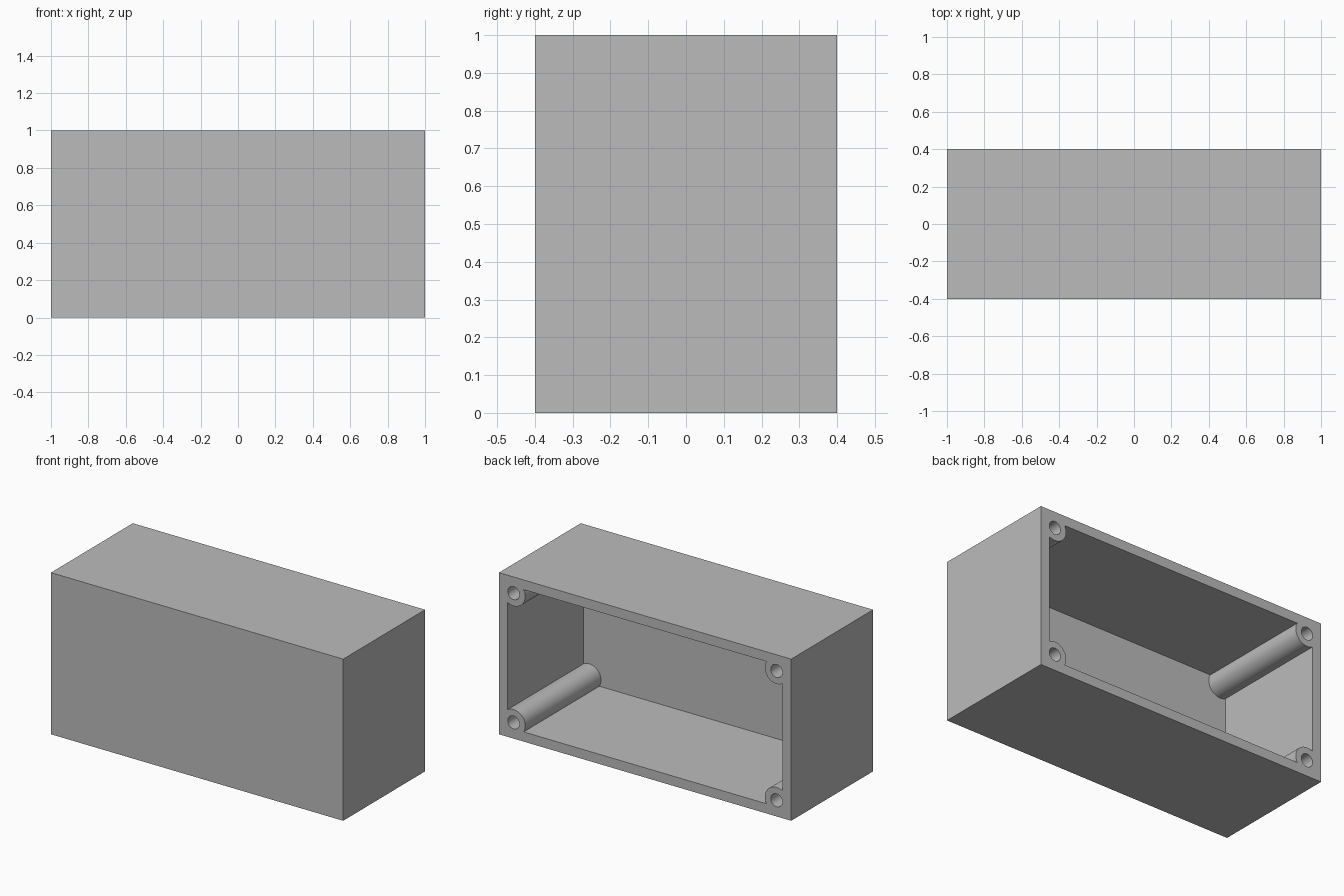
import bpy
import math

cube = bpy.data.objects.get("Cube")
if cube:
    bpy.data.objects.remove(cube, do_unlink=True)

# Overall size and wall details
WIDTH, DEPTH, HEIGHT = 2.0, 0.8, 1.0
WALL = 0.06
BOSS_INSET, BOSS_RADIUS, HOLE_RADIUS = 0.1, 0.08, 0.04
BACK = DEPTH / 2
FLOOR = WALL - BACK      # inner face of the closed front
BEYOND = BACK + 0.1      # cutters pass through the open back


def box(name, half_x, y0, y1, z0, z1):
    bpy.ops.mesh.primitive_cube_add(size=1, location=(0, (y0 + y1) / 2, (z0 + z1) / 2))
    obj = bpy.context.object
    obj.name = name
    obj.scale = (half_x * 2, y1 - y0, z1 - z0)
    bpy.ops.object.transform_apply(location=True, rotation=True, scale=True)
    return obj


def rod(name, radius, x, z, y0, y1):
    bpy.ops.mesh.primitive_cylinder_add(
        vertices=48, radius=radius, depth=y1 - y0,
        location=(x, (y0 + y1) / 2, z), rotation=(math.pi / 2, 0, 0))
    obj = bpy.context.object
    obj.name = name
    bpy.ops.object.transform_apply(location=True, rotation=True, scale=True)
    return obj


def cut(target, cutter):
    cutter.hide_render = True
    bpy.context.view_layer.objects.active = target
    mod = target.modifiers.new("cut", 'BOOLEAN')
    mod.operation = 'DIFFERENCE'
    mod.solver = 'EXACT'
    mod.object = cutter
    bpy.ops.object.modifier_apply(modifier=mod.name)
    bpy.data.objects.remove(cutter, do_unlink=True)


corners = [(sx * (WIDTH / 2 - BOSS_INSET), z)
           for sx in (-1, 1) for z in (BOSS_INSET, HEIGHT - BOSS_INSET)]

# Enclosure block and the cavity, which leaves room for the corner screw bosses
enclosure = box("enclosure", WIDTH / 2, -BACK, BACK, 0, HEIGHT)
cavity = box("cavity_cutter", WIDTH / 2 - WALL, FLOOR, BEYOND, WALL, HEIGHT - WALL)
for x, z in corners:
    cut(cavity, rod("boss_cutter", BOSS_RADIUS, x, z, -BEYOND, BEYOND + WALL))
cut(enclosure, cavity)

# Blind screw holes in the bosses
for x, z in corners:
    cut(enclosure, rod("hole_cutter", HOLE_RADIUS, x, z, FLOOR, BEYOND))

# Plain grey plastic
grey = bpy.data.materials.new("grey_plastic")
grey.use_nodes = True
colour = (0.5, 0.5, 0.5, 1)
grey.diffuse_color = colour
grey.node_tree.nodes["Principled BSDF"].inputs["Base Color"].default_value = colour
enclosure.data.materials.clear()
enclosure.data.materials.append(grey)

bpy.ops.object.select_all(action='DESELECT')
enclosure.select_set(True)
bpy.context.view_layer.objects.active = enclosure
bpy.ops.object.shade_smooth_by_angle(angle=math.radians(30))
